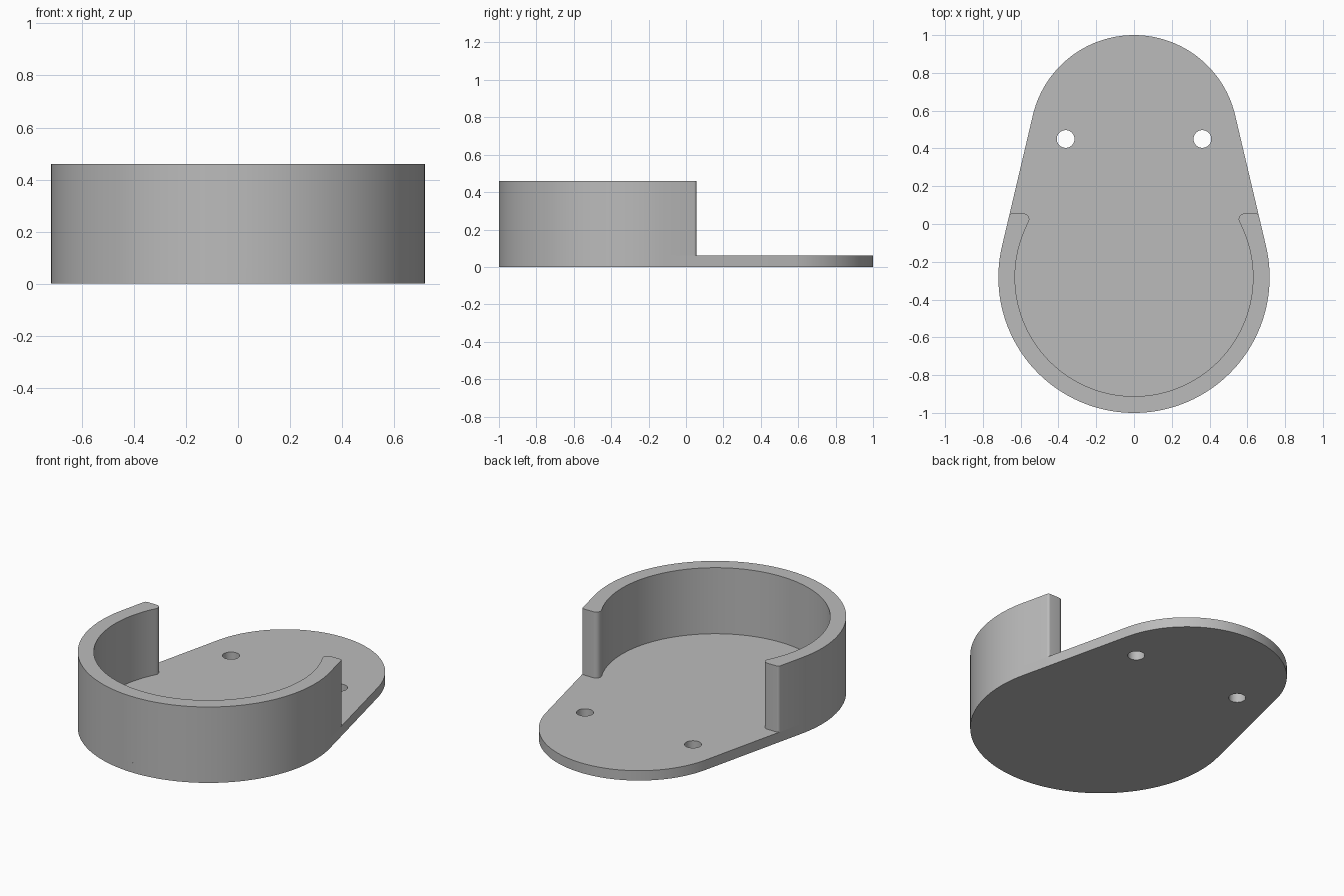
import bpy
import bmesh
from math import asin, atan2, cos, hypot, pi, radians, sin, sqrt

if "Cube" in bpy.data.objects:
    bpy.data.objects.remove(bpy.data.objects["Cube"])

# Main dimensions
BIG_R, BIG_Y = 0.718, -0.282        # round cup end
SMALL_R, SMALL_Y = 0.55, 0.45       # round mounting end
INNER_R = 0.63                      # inside of the cup wall
WALL_END = 0.055                    # where the wall stops
BASE_TOP, WALL_TOP = 0.06, 0.46
HOLE_X, HOLE_R = 0.362, 0.047
TIP_R, CORNER_R = 0.03, 0.015       # rounding of the wall tips
TANGENT = asin((BIG_R - SMALL_R) / (SMALL_Y - BIG_Y))

grey = bpy.data.materials.new("plain grey")
grey.use_nodes = True
colour = (0.5, 0.5, 0.5, 1)
grey.diffuse_color = colour
grey.node_tree.nodes["Principled BSDF"].inputs["Base Color"].default_value = colour


def arc(cx, cy, r, start, end, steps):
    return [(cx + r * cos(start + (end - start) * i / steps),
             cy + r * sin(start + (end - start) * i / steps))
            for i in range(steps + 1)]


def mirrored(half):
    """Close a right-hand half outline whose two ends lie on x = 0."""
    return half + [(-x, y) for x, y in reversed(half[1:-1])]


def plate(name, loops, bottom, top):
    """Fill outlines (the later ones are holes) and extrude them upward."""
    bm = bmesh.new()
    for loop in loops:
        verts = [bm.verts.new((x, y, bottom)) for x, y in loop]
        for a, b in zip(verts, verts[1:] + verts[:1]):
            bm.edges.new((a, b))
    bmesh.ops.triangle_fill(bm, edges=bm.edges[:], use_beauty=True)
    result = bmesh.ops.extrude_face_region(bm, geom=bm.faces[:], use_keep_orig=True)
    raised = [g for g in result["geom"] if isinstance(g, bmesh.types.BMVert)]
    bmesh.ops.translate(bm, verts=raised, vec=(0, 0, top - bottom))
    bmesh.ops.recalc_face_normals(bm, faces=bm.faces[:])
    mesh = bpy.data.meshes.new(name)
    bm.to_mesh(mesh)
    bm.free()
    mesh.materials.append(grey)
    obj = bpy.data.objects.new(name, mesh)
    bpy.context.collection.objects.link(obj)
    bpy.ops.object.select_all(action="DESELECT")
    obj.select_set(True)
    bpy.context.view_layer.objects.active = obj
    bpy.ops.object.shade_smooth_by_angle(angle=radians(30))
    return obj


# Base plate: two tangent arcs, with two screw holes
outline = mirrored(arc(0, BIG_Y, BIG_R, -pi / 2, TANGENT, 48)
                   + arc(0, SMALL_Y, SMALL_R, TANGENT, pi / 2, 40))
holes = [arc(side * HOLE_X, SMALL_Y, HOLE_R, 0, 2 * pi, 32)[:-1] for side in (-1, 1)]
plate("base_plate", [outline] + holes, 0, BASE_TOP)

# Cup wall: open ring following the base edge, with rounded tips
corner_y = WALL_END - CORNER_R
corner_x = (BIG_R - CORNER_R - (corner_y - BIG_Y) * sin(TANGENT)) / cos(TANGENT)
tip_y = WALL_END - TIP_R
tip_x = sqrt((INNER_R + TIP_R) ** 2 - (tip_y - BIG_Y) ** 2)
tip_angle = atan2(tip_y - BIG_Y, tip_x)
half_wall = (arc(0, BIG_Y, BIG_R, -pi / 2, TANGENT, 48)
             + arc(corner_x, corner_y, CORNER_R, TANGENT, pi / 2, 6)
             + arc(tip_x, tip_y, TIP_R, pi / 2, pi + tip_angle, 12)
             + arc(0, BIG_Y, INNER_R, tip_angle, -pi / 2, 48)[1:])
# The ring is cut at the middle of the front, so its halves join into one loop
left_wall = [(-x, y) for x, y in reversed(half_wall)]
plate("cup_wall", [half_wall[1:] + left_wall[1:-1]], BASE_TOP, WALL_TOP)
